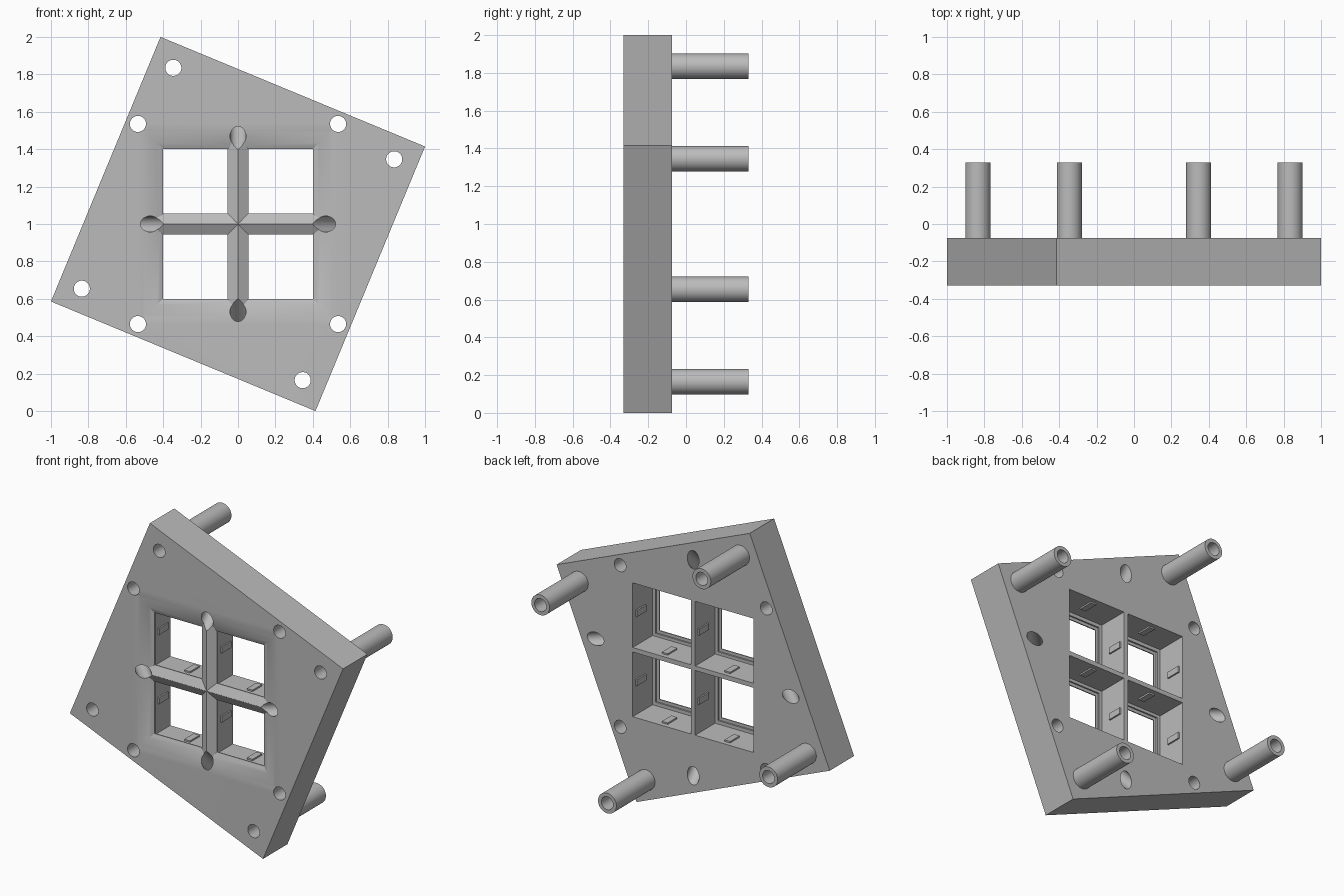
import bpy, bmesh, math
from mathutils import Matrix, Vector

cube = bpy.data.objects.get("Cube")
if cube:
    bpy.data.objects.remove(cube)

FRONT, BACK, TAIL = -0.33, -0.075, 0.33
MID = Vector((0, 0, 1))
TILT = Matrix.Rotation(math.radians(22.5), 4, 'Y')
BORE = 0.043

grey = bpy.data.materials.new("plain grey")
grey.use_nodes = True
colour = (0.5, 0.5, 0.5, 1)
grey.diffuse_color = colour
grey.node_tree.nodes["Principled BSDF"].inputs["Base Color"].default_value = colour


def make(name, bm):
    bmesh.ops.recalc_face_normals(bm, faces=bm.faces)
    mesh = bpy.data.meshes.new(name)
    bm.to_mesh(mesh)
    bm.free()
    mesh.materials.append(grey)
    obj = bpy.data.objects.new(name, mesh)
    bpy.context.scene.collection.objects.link(obj)
    return obj


def box(name, centre, size, turn=Matrix()):
    bm = bmesh.new()
    bmesh.ops.create_cube(bm, size=1, matrix=Matrix.Translation(centre) @ turn @ Matrix.Diagonal((*size, 1)))
    return make(name, bm)


def rod(name, start, end, radius):
    start, end = Vector(start), Vector(end)
    axis = end - start
    turn = axis.to_track_quat('Z', 'Y').to_matrix().to_4x4()
    bm = bmesh.new()
    bmesh.ops.create_cone(bm, cap_ends=True, segments=40, radius1=radius, radius2=radius,
                          depth=axis.length, matrix=Matrix.Translation((start + end) / 2) @ turn)
    return make(name, bm)


def window_cutter(sx, sz):
    # stacked rectangles: curved dish, opening, stepped lip, rear pocket
    rings = [(FRONT - 0.02, 0.001, 0.54)]
    for i in range(9):
        t = i / 8
        rings.append((FRONT + 0.03 * t * t, max(0.001, 0.055 * t * t), 0.54 - 0.14 * t))
    rings += [(-0.293, 0.055, 0.40), (-0.293, 0.035, 0.42), (-0.283, 0.035, 0.42),
              (-0.283, 0.015, 0.443), (BACK + 0.02, 0.015, 0.443)]
    bm = bmesh.new()
    loops = [[bm.verts.new((sx * x, y, 1 + sz * z)) for x, z in ((a, a), (b, a), (b, b), (a, b))]
             for y, a, b in rings]
    for low, high in zip(loops, loops[1:]):
        for i in range(4):
            j = (i + 1) % 4
            bm.faces.new((low[i], low[j], high[j], high[i]))
    bm.faces.new(loops[0])
    bm.faces.new(loops[-1])
    return make("window_cutter", bm)


def cut(target, cutters):
    for c in cutters:
        c.hide_render = True
        mod = target.modifiers.new("cut", 'BOOLEAN')
        mod.operation, mod.solver, mod.object = 'DIFFERENCE', 'EXACT', c
    graph = bpy.context.evaluated_depsgraph_get()
    mesh = bpy.data.meshes.new_from_object(target.evaluated_get(graph))
    target.modifiers.clear()
    target.data = mesh
    for c in cutters:
        bpy.data.objects.remove(c)


def smooth(obj):
    bpy.ops.object.select_all(action='DESELECT')
    obj.select_set(True)
    bpy.context.view_layer.objects.active = obj
    bpy.ops.object.shade_smooth_by_angle(angle=math.radians(25))


signs = [(sx, sz) for sx in (-1, 1) for sz in (-1, 1)]
post_spots = [MID + TILT @ Vector((sx * 0.639, 0, sz * 0.639)) for sx, sz in signs]
hole_spots = [MID + Vector((sx * 0.535, 0, sz * 0.535)) for sx, sz in signs]

# tilted square plate with four windows
plate = box("plate", (0, (FRONT + BACK) / 2, 1), (1.531, BACK - FRONT, 1.531), TILT)
cutters = [window_cutter(sx, sz) for sx, sz in signs]

# straight bores through the plate
for spot in post_spots + hole_spots:
    cutters.append(rod("bore_cutter", spot + Vector((0, FRONT - 0.1, 0)),
                       spot + Vector((0, BACK + 0.1, 0)), BORE))

# slanted bores at the ends of the cross bars
for out in (Vector((1, 0, 0)), Vector((-1, 0, 0)), Vector((0, 0, 1)), Vector((0, 0, -1))):
    exit_point = MID + out * 0.715 + Vector((0, BACK, 0))
    slant = out + Vector((0, 1, 0))
    cutters.append(rod("slant_cutter", exit_point - slant * 0.4, exit_point + slant * 0.1, BORE))
cut(plate, cutters)
smooth(plate)

# hollow posts on the back
for n, spot in enumerate(post_spots):
    post = rod(f"post_{n + 1}", spot + Vector((0, BACK, 0)), spot + Vector((0, TAIL, 0)), 0.067)
    cut(post, [rod("bore_cutter", spot + Vector((0, BACK - 0.1, 0)),
                   spot + Vector((0, TAIL + 0.1, 0)), BORE)])
    smooth(post)

# small grip ribs on the pocket walls
for sx, sz in signs:
    for wall in (0.019, 0.439):
        box("side_rib", (sx * wall, -0.155, 1 + sz * 0.229), (0.012, 0.1, 0.042))
        box("level_rib", (sx * 0.229, -0.155, 1 + sz * wall), (0.042, 0.1, 0.012))
